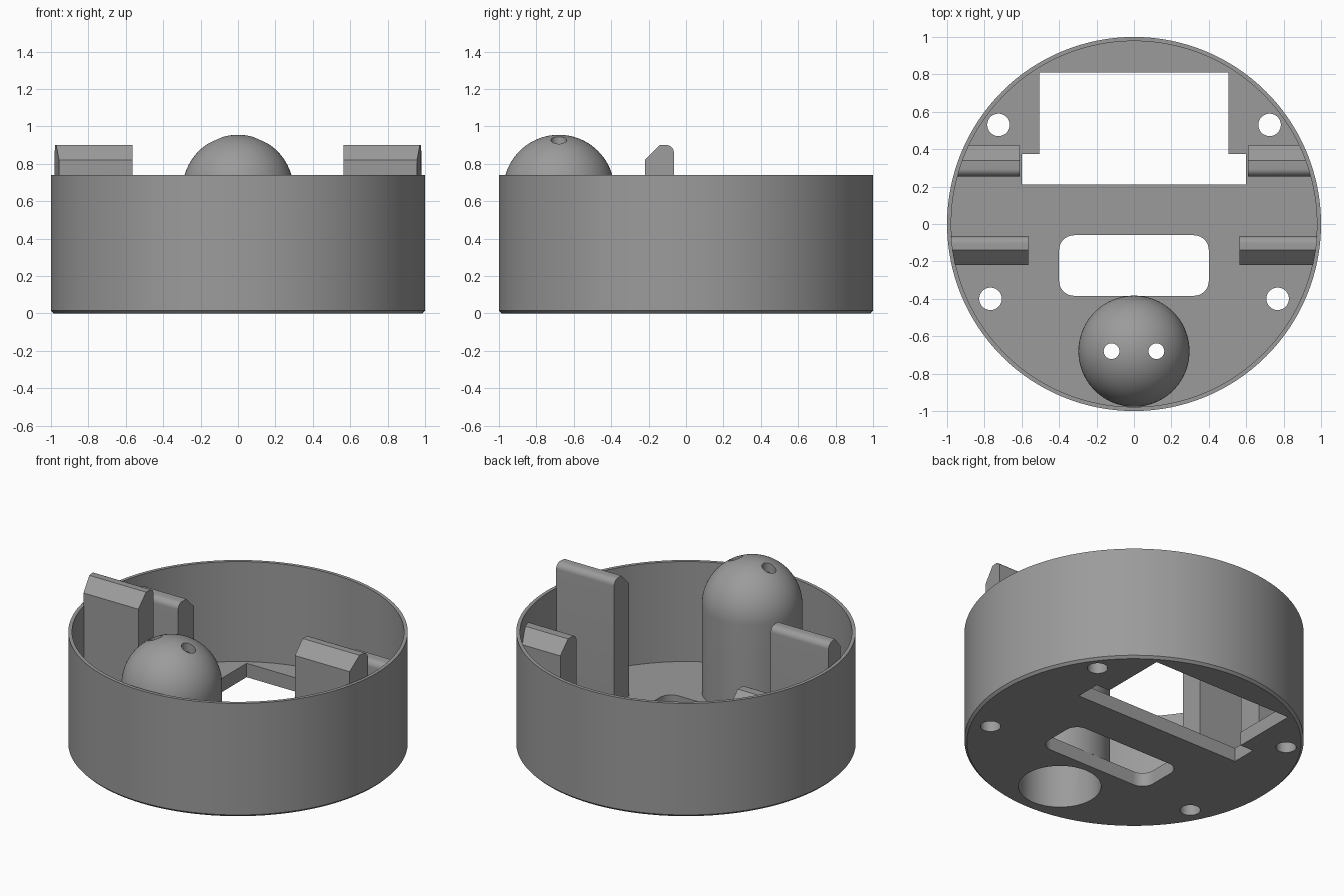
import bpy, bmesh, math

if "Cube" in bpy.data.objects:
    bpy.data.objects.remove(bpy.data.objects["Cube"])

grey = bpy.data.materials.new("plain grey")
grey.diffuse_color = (0.33, 0.33, 0.33, 1)
grey.use_nodes = True
grey.node_tree.nodes["Principled BSDF"].inputs["Base Color"].default_value = grey.diffuse_color


def make(name, verts, faces):
    me = bpy.data.meshes.new(name)
    me.from_pydata(verts, [], faces)
    bm = bmesh.new()
    bm.from_mesh(me)
    bmesh.ops.recalc_face_normals(bm, faces=bm.faces)
    bm.to_mesh(me)
    bm.free()
    me.materials.append(grey)
    ob = bpy.data.objects.new(name, me)
    bpy.context.collection.objects.link(ob)
    return ob


def lathe(name, profile, cx=0, cy=0, n=128):
    """Revolve (radius, z) points round a vertical axis; radius 0 makes a pole."""
    verts, rings = [], []
    for r, z in profile:
        count = n if r > 0 else 1
        rings.append([len(verts) + i % count for i in range(n)])
        for i in range(count):
            a = 2 * math.pi * i / n
            verts.append((cx + r * math.cos(a), cy + r * math.sin(a), z))
    faces = []
    closed = profile[0][0] > 0
    pairs = list(zip(rings, rings[1:])) + ([(rings[-1], rings[0])] if closed else [])
    for p, q in pairs:
        for i in range(n):
            j = (i + 1) % n
            faces.append(list(dict.fromkeys((p[i], p[j], q[j], q[i]))))
    return make(name, verts, faces)


def prism(name, outline, z0, z1):
    n = len(outline)
    verts = [(x, y, z) for z in (z0, z1) for x, y in outline]
    faces = [list(range(n)), list(range(n, 2 * n))]
    faces += [(i, (i + 1) % n, n + (i + 1) % n, n + i) for i in range(n)]
    return make(name, verts, faces)


def pin(x, y, r, z0, z1, n=48):
    return lathe("pin_cutter", [(0, z0), (r, z0), (r, z1), (0, z1)], x, y, n)


def cut(ob, cutters):
    bpy.context.view_layer.objects.active = ob
    for c in cutters:
        m = ob.modifiers.new("cut", 'BOOLEAN')
        m.operation, m.solver, m.object = 'DIFFERENCE', 'EXACT', c
        bpy.ops.object.modifier_apply(modifier=m.name)
        bpy.data.objects.remove(c)


def smooth(ob):
    bpy.ops.object.select_all(action='DESELECT')
    ob.select_set(True)
    bpy.context.view_layer.objects.active = ob
    bpy.ops.object.shade_smooth_by_angle(angle=math.radians(25))


FLOOR, WALL, DOME_Y, DOME_Z = 0.09, 0.978, -0.68, 0.658

# Round tray with a chamfered bottom edge
tray = lathe("round_tray", [(0, 0), (0.985, 0), (1, 0.015), (1, 0.74),
                            (WALL, 0.74), (WALL, FLOOR), (0, FLOOR)])

# Floor openings: stepped window, rounded slot, screw holes, dome hollow
window = [(-0.6, 0.21), (0.6, 0.21), (0.6, 0.375), (0.505, 0.375),
          (0.505, 0.81), (-0.505, 0.81), (-0.505, 0.375), (-0.6, 0.375)]
slot = []
for k, (sx, sy) in enumerate([(1, 1), (-1, 1), (-1, -1), (1, -1)]):
    for i in range(9):
        a = math.pi / 2 * (k + i / 8)
        slot.append((sx * 0.32 + 0.08 * math.cos(a),
                     -0.222 + sy * 0.082 + 0.08 * math.sin(a)))
cutters = [prism("window_cutter", window, -0.1, 0.2),
           prism("slot_cutter", slot, -0.1, 0.2),
           pin(0, DOME_Y, 0.243, -0.1, 0.2, 96)]
for s in (-1, 1):
    cutters += [pin(s * 0.725, 0.53, 0.06, -0.1, 0.2),
                pin(s * 0.768, -0.4, 0.06, -0.1, 0.2)]
cut(tray, cutters)
smooth(tray)

# Hollow domed tube with two small holes through its top
R_OUT, R_IN, STEPS = 0.297, 0.243, 20
arc = [math.pi / 2 * i / STEPS for i in range(STEPS + 1)]


def dome_arc(r):
    return [(r * math.cos(a) if a < 1.57 else 0, DOME_Z + r * math.sin(a)) for a in arc]


outer = [(R_OUT, FLOOR - 0.002)] + dome_arc(R_OUT)
inner = [(R_IN, FLOOR - 0.002)] + dome_arc(R_IN)
dome = lathe("domed_tube", outer[::-1] + inner, 0, DOME_Y, 96)
cut(dome, [pin(s * 0.12, DOME_Y, 0.042, 0.7, 1.2, 32) for s in (-1, 1)])
smooth(dome)


# Support posts: one top edge bevelled, the other rounded
def post(name, side, x_in, y_bevel, y_round, top):
    d = 1 if y_round > y_bevel else -1
    prof = [(y_bevel, FLOOR - 0.03), (y_bevel, top - 0.08), (y_bevel + d * 0.08, top)]
    for i in range(9):
        a = math.pi / 2 * (1 - i / 8)
        prof.append((y_round - d * 0.04 + d * 0.04 * math.cos(a),
                     top - 0.04 + 0.04 * math.sin(a)))
    prof.append((y_round, FLOOR - 0.03))
    n = len(prof)
    verts = [(side * x_in, y, z) for y, z in prof]
    verts += [(side * math.sqrt(0.982 ** 2 - y * y), y, z) for y, z in prof]
    faces = [list(range(n)), list(range(n, 2 * n))]
    faces += [(i, (i + 1) % n, n + (i + 1) % n, n + i) for i in range(n)]
    smooth(make(name, verts, faces))


for side, label in ((-1, "left"), (1, "right")):
    post("front_post_" + label, side, 0.563, -0.22, -0.065, 0.9)
    post("rear_post_" + label, side, 0.61, 0.42, 0.255, 0.66)
